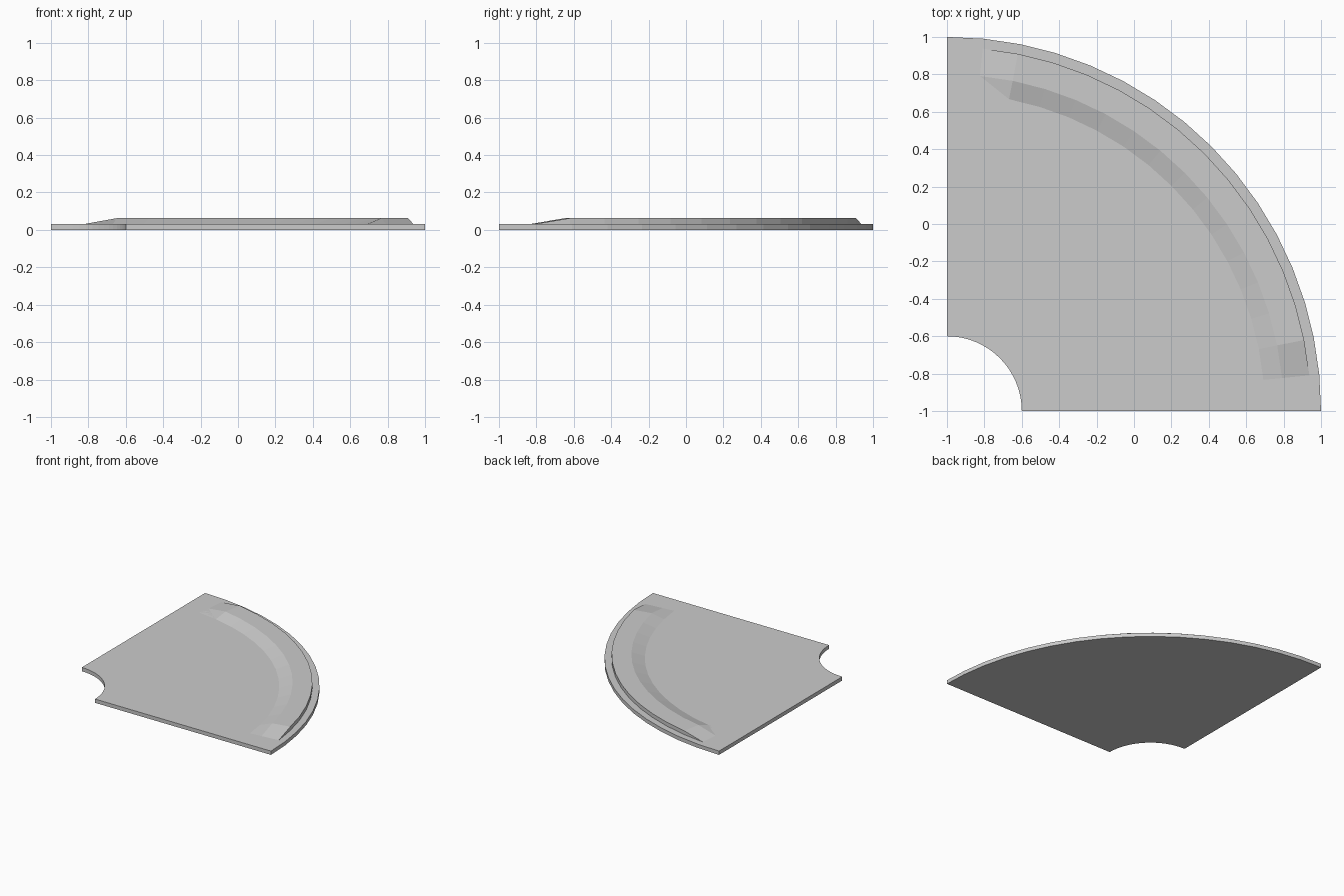
import bpy, bmesh
from math import sin, cos, pi

cube = bpy.data.objects.get("Cube")
if cube:
    bpy.data.objects.remove(cube)

STEPS = 16        # facets in the quarter circle
SLAB_TOP = 0.031
KERB_TOP = 0.0625

grey = bpy.data.materials.new("plain_grey")
grey.use_nodes = True
colour = (0.6, 0.6, 0.6, 1)
grey.diffuse_color = colour
grey.node_tree.nodes["Principled BSDF"].inputs["Base Color"].default_value = colour


def sweep(name, profile_at, steps, closed):
    """Sweep a (radius, height) profile around the corner at (-1, -1)."""
    bm = bmesh.new()
    rows = []
    for i in steps:
        a = i * pi / 2 / STEPS
        rows.append([bm.verts.new((r * cos(a) - 1, r * sin(a) - 1, z))
                     for r, z in profile_at(i)])
    count = len(rows[0])
    for low, high in zip(rows, rows[1:]):
        for j in range(count if closed else count - 1):
            k = (j + 1) % count
            bm.faces.new((low[j], low[k], high[k], high[j]))
    if closed:
        bm.faces.new(rows[0])
        bm.faces.new(rows[-1])
    bmesh.ops.remove_doubles(bm, verts=bm.verts, dist=1e-5)
    bmesh.ops.recalc_face_normals(bm, faces=bm.faces)
    # An open sheet must face upwards
    if not closed and sum(f.normal.z * f.calc_area() for f in bm.faces) < 0:
        bmesh.ops.reverse_faces(bm, faces=bm.faces)
    mesh = bpy.data.meshes.new(name)
    bm.to_mesh(mesh)
    bm.free()
    mesh.materials.append(grey)
    obj = bpy.data.objects.new(name, mesh)
    bpy.context.collection.objects.link(obj)
    return obj


# Flat quarter-ring slab
def slab_profile(i):
    return [(0.4, 0), (0.4, SLAB_TOP), (2, SLAB_TOP), (2, 0)]


# Raised kerb: sloped inside, flat top, upright outside, ramped at both ends
def kerb_profile(i):
    top = KERB_TOP if 1 < i < STEPS - 1 else SLAB_TOP
    return [(1.7, SLAB_TOP), (1.8, top), (1.947, top), (1.947, SLAB_TOP)]


sweep("base_slab", slab_profile, range(STEPS + 1), True)
sweep("raised_kerb", kerb_profile, range(1, STEPS), False)
